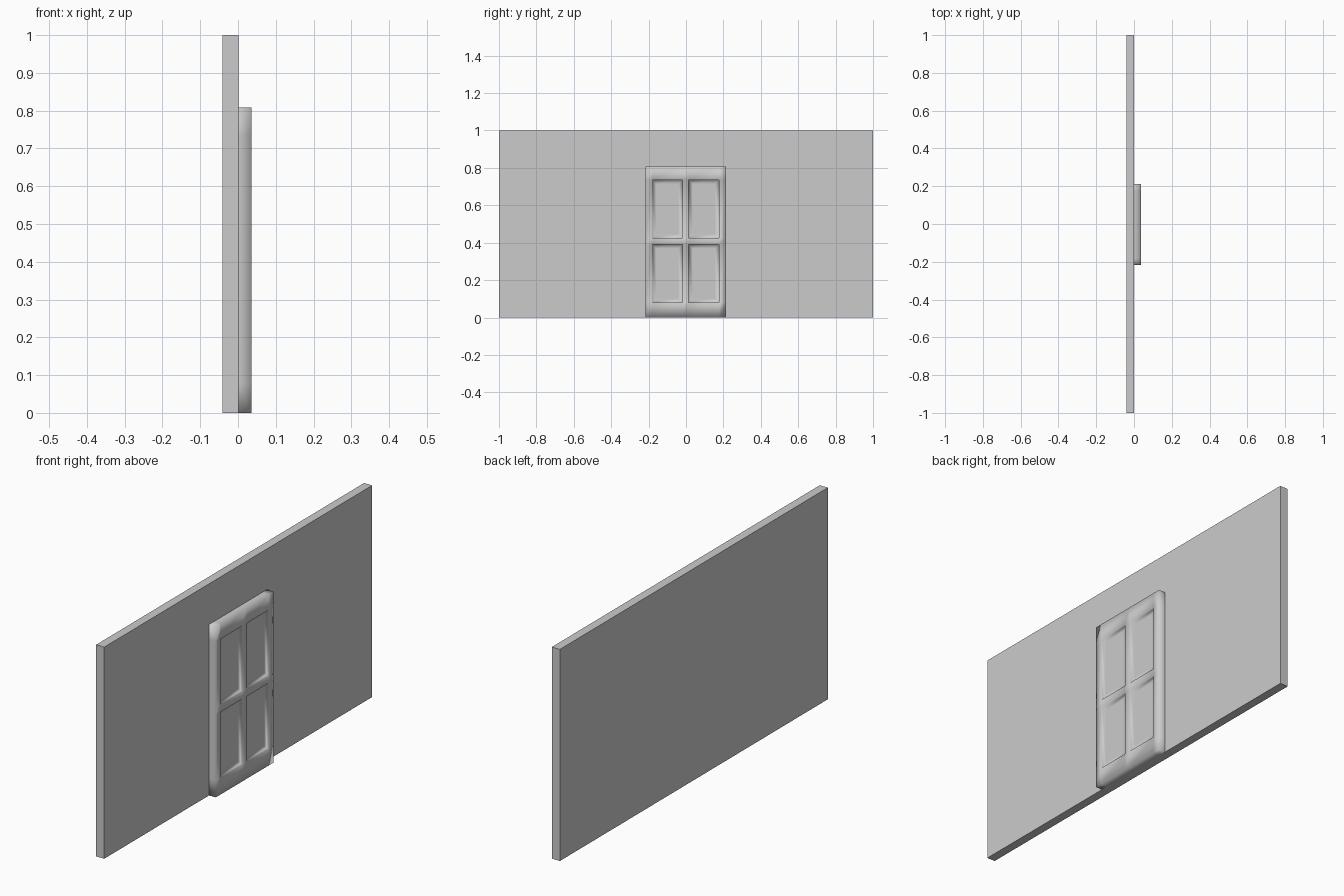
import bpy, bmesh

if "Cube" in bpy.data.objects:
    bpy.data.objects.remove(bpy.data.objects["Cube"])


def add_object(name, bm):
    bmesh.ops.recalc_face_normals(bm, faces=bm.faces[:])
    mesh = bpy.data.meshes.new(name)
    bm.to_mesh(mesh)
    bm.free()
    obj = bpy.data.objects.new(name, mesh)
    bpy.context.collection.objects.link(obj)
    return obj


# Wall slab
bm = bmesh.new()
bmesh.ops.create_cube(bm, size=1)
for v in bm.verts:
    v.co.x = v.co.x * 0.042 - 0.02
    v.co.y *= 2
    v.co.z += 0.5
add_object("wall", bm)

# Door front: grid of stiles, rails and four panels
FRONT = 0.036
ys = [-0.217, -0.181, -0.019, 0.014, 0.177, 0.213]
zs = [0, 0.08, 0.39, 0.425, 0.735, 0.808]
bm = bmesh.new()
grid = [[bm.verts.new((FRONT, y, z)) for z in zs] for y in ys]
panels = []
for i in range(5):
    for j in range(5):
        f = bm.faces.new((grid[i][j], grid[i + 1][j],
                          grid[i + 1][j + 1], grid[i][j + 1]))
        if i in (1, 3) and j in (1, 3):
            panels.append(f)

# Door sides, reaching back to the wall
rim = [e for e in bm.edges if e.is_boundary]
sides = bmesh.ops.extrude_edge_only(bm, edges=rim)["geom"]
for v in sides:
    if isinstance(v, bmesh.types.BMVert):
        v.co.x = 0

# Sunken panels with a soft inner border
for f in panels:
    bmesh.ops.inset_individual(bm, faces=[f], thickness=0.001, depth=-0.009)
    bmesh.ops.inset_individual(bm, faces=[f], thickness=0.03, depth=0)
for f in bm.faces:
    f.smooth = True
add_object("door", bm)
